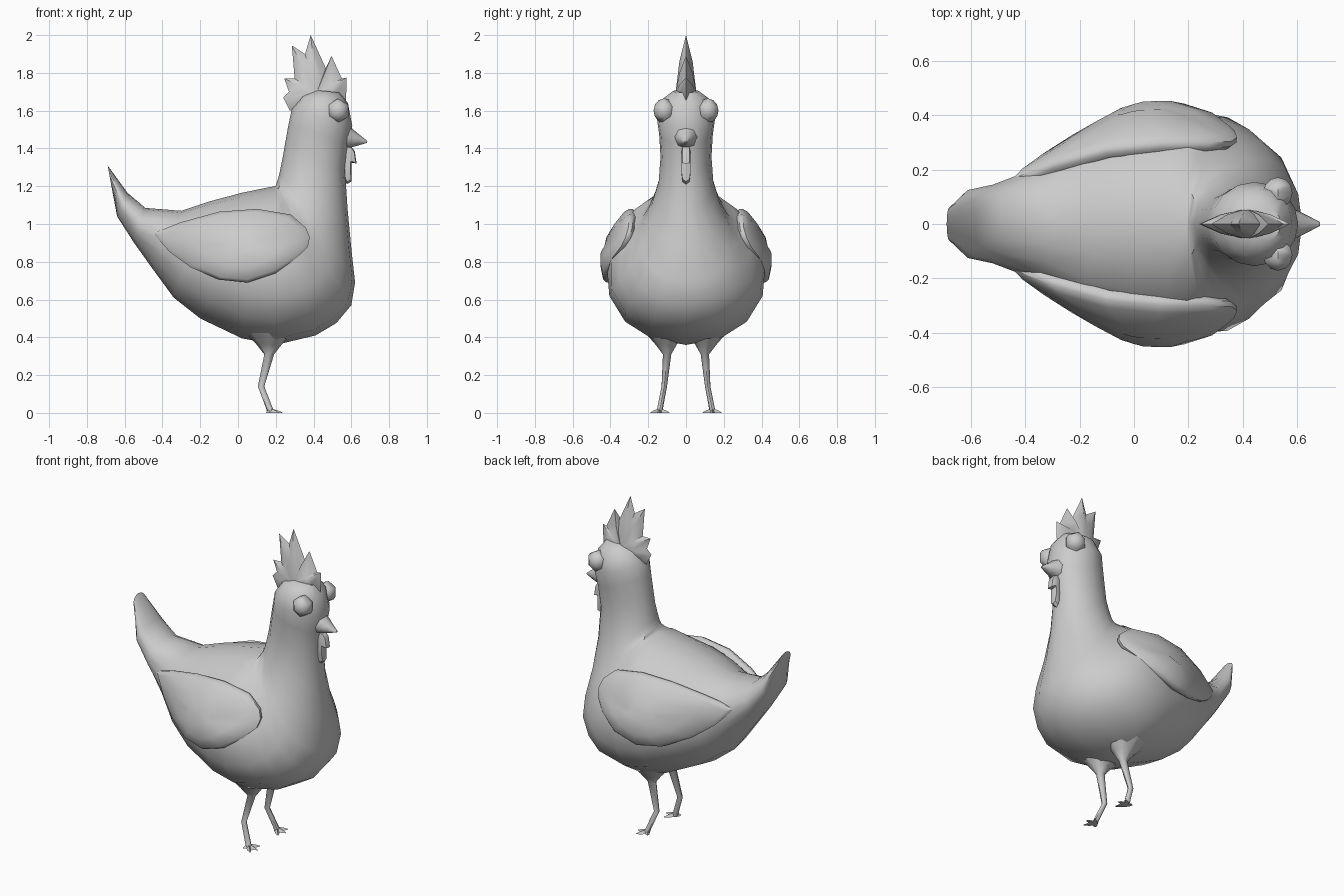
import bpy, bmesh, math
from mathutils import Vector


def finish(name, bm, mirror=False, angle=45):
    bmesh.ops.remove_doubles(bm, verts=bm.verts[:], dist=0.0005)
    bmesh.ops.recalc_face_normals(bm, faces=bm.faces[:])
    me = bpy.data.meshes.new(name)
    bm.to_mesh(me)
    bm.free()
    ob = bpy.data.objects.new(name, me)
    bpy.context.collection.objects.link(ob)
    bpy.ops.object.select_all(action='DESELECT')
    ob.select_set(True)
    bpy.context.view_layer.objects.active = ob
    bpy.ops.object.shade_smooth_by_angle(angle=math.radians(angle))
    if mirror:
        m = ob.modifiers.new("mirror", 'MIRROR')
        m.use_axis = (False, True, False)
        m.use_mirror_merge = False
    return ob


def loft(bm, rings):
    """Skin a list of equal-length rings and cap both ends."""
    vs = [[bm.verts.new(p) for p in r] for r in rings]
    n = len(vs[0])
    for a, b in zip(vs, vs[1:]):
        for i in range(n):
            j = (i + 1) % n
            bm.faces.new((a[i], a[j], b[j], b[i]))
    bm.faces.new(vs[0][::-1])
    bm.faces.new(vs[-1])


def section(tx, tz, bx, bz, w, bias=0.0, n=16):
    """Egg-shaped ring from a top point to a bottom point, half width w."""
    ring = []
    for i in range(n):
        t = 2 * math.pi * i / n
        c, s = math.cos(t), math.sin(t)
        k = (1 + c) / 2
        ring.append((bx + (tx - bx) * k, s * w * (1 - bias * c), bz + (tz - bz) * k))
    return ring


def cushion(bm, outline, centre, layers):
    """Rings of an outline shrunk toward a centre and shifted in y."""
    c = Vector(centre)
    loft(bm, [[c + (Vector(p) - c) * s + Vector((0, dy, 0)) for p in outline]
              for s, dy in layers])


# body, tail, neck and head in one sweep: top point, bottom point, half width, bias
bm = bmesh.new()
loft(bm, [section(*s) for s in [
    (-0.69, 1.31, -0.672, 1.21, 0.06),
    (-0.585, 1.165, -0.64, 1.04, 0.125),
    (-0.49, 1.085, -0.55, 0.90, 0.145),
    (-0.30, 1.07, -0.45, 0.76, 0.20),
    (-0.15, 1.12, -0.34, 0.61, 0.29),
    (0.02, 1.165, -0.20, 0.50, 0.36, 0.05),
    (0.14, 1.19, 0.02, 0.395, 0.405, 0.1),
    (0.195, 1.20, 0.20, 0.36, 0.42, 0.12),
    (0.20, 1.205, 0.41, 0.41, 0.395, 0.2),
    (0.205, 1.22, 0.52, 0.475, 0.345, 0.25),
    (0.212, 1.24, 0.60, 0.57, 0.285, 0.3),
    (0.22, 1.27, 0.62, 0.69, 0.235, 0.25),
    (0.228, 1.31, 0.60, 0.87, 0.185, 0.15),
    (0.238, 1.36, 0.58, 1.08, 0.145, 0.05),
    (0.25, 1.43, 0.567, 1.28, 0.135),
    (0.268, 1.53, 0.585, 1.42, 0.142),
    (0.285, 1.61, 0.605, 1.52, 0.155),
    (0.335, 1.675, 0.582, 1.64, 0.13),
    (0.40, 1.71, 0.54, 1.695, 0.07)]])
finish("body", bm)

# beak
bm = bmesh.new()
loft(bm, [section(*s, 0, 8) for s in [
    (0.54, 1.56, 0.54, 1.39, 0.075),
    (0.61, 1.50, 0.595, 1.405, 0.05),
    (0.64, 1.475, 0.635, 1.415, 0.032),
    (0.685, 1.44, 0.683, 1.43, 0.008)]])
finish("beak", bm, angle=50)

# comb: jagged outline, thick in the middle and sharp at the edge
comb = [(0.275, 1.60), (0.24, 1.67), (0.27, 1.70), (0.245, 1.77), (0.30, 1.77),
        (0.285, 1.945), (0.355, 1.90), (0.385, 2.0), (0.465, 1.825), (0.495, 1.89),
        (0.55, 1.77), (0.575, 1.775), (0.572, 1.65), (0.45, 1.62)]
bm = bmesh.new()
cushion(bm, [(x, 0, z) for x, z in comb], (0.415, 0, 1.69),
        [(0.1, 0.052), (0.55, 0.035), (1, 0), (0.55, -0.035), (0.1, -0.052)])
finish("comb", bm)

# wattle
wattle = [(0.555, 1.42), (0.60, 1.41), (0.618, 1.385), (0.628, 1.32), (0.60, 1.325),
          (0.60, 1.225), (0.575, 1.21), (0.565, 1.24)]
bm = bmesh.new()
cushion(bm, [(x, 0, z) for x, z in wattle], (0.59, 0, 1.34),
        [(0.5, 0.025), (0.9, 0.018), (1, 0), (0.9, -0.018), (0.5, -0.025)])
finish("wattle", bm)

# wings lying against the body sides
wing = [(-0.45, 0.165, 0.95), (-0.3, 0.225, 1.01), (-0.1, 0.28, 1.065), (0.1, 0.30, 1.08),
        (0.28, 0.30, 1.05), (0.36, 0.305, 0.98), (0.38, 0.32, 0.93), (0.37, 0.345, 0.88),
        (0.31, 0.39, 0.82), (0.2, 0.425, 0.74), (0.05, 0.42, 0.69), (-0.1, 0.38, 0.705),
        (-0.25, 0.30, 0.77), (-0.36, 0.23, 0.85)]
bm = bmesh.new()
cushion(bm, wing, (0.03, 0.335, 0.88),
        [(0.9, -0.04), (0.99, -0.02), (1, 0), (0.92, 0.025), (0.6, 0.065), (0.25, 0.095)])
finish("wings", bm, mirror=True)

# low-poly eyes
bm = bmesh.new()
bmesh.ops.create_uvsphere(bm, u_segments=6, v_segments=6, radius=0.062)
for v in bm.verts:
    x, y, z = v.co
    v.co = (0.53 + x, 0.115 + z * 0.92, 1.60 + y * 1.05)
finish("eyes", bm, mirror=True, angle=60)

# legs: x, y, z and radius down the limb
bm = bmesh.new()
loft(bm, [[(x + r * math.cos(k * math.pi / 4), y + r * 0.85 * math.sin(k * math.pi / 4), z)
           for k in range(8)] for x, y, z, r in [
    (0.16, 0.11, 0.43, 0.13), (0.165, 0.105, 0.36, 0.065), (0.165, 0.10, 0.31, 0.026),
    (0.122, 0.115, 0.14, 0.017), (0.168, 0.138, 0.02, 0.018), (0.175, 0.14, 0.0, 0.02)]])
finish("legs", bm, mirror=True)

# toes: tapered wedges fanning out from the ankle
bm = bmesh.new()
root = Vector((0.17, 0.14, 0))
for tx, ty in [(0.235, 0.14), (0.215, 0.088), (0.215, 0.188), (0.15, 0.165)]:
    tip = Vector((tx, ty, 0))
    side = (tip - root).cross(Vector((0, 0, 1))).normalized()
    loft(bm, [[p + side * w, p - side * w, p + Vector((0, 0, h))]
              for p, w, h in [(root, 0.014, 0.024), (root.lerp(tip, 0.6), 0.011, 0.014),
                              (tip, 0.002, 0.003)]])
finish("toes", bm, mirror=True)
